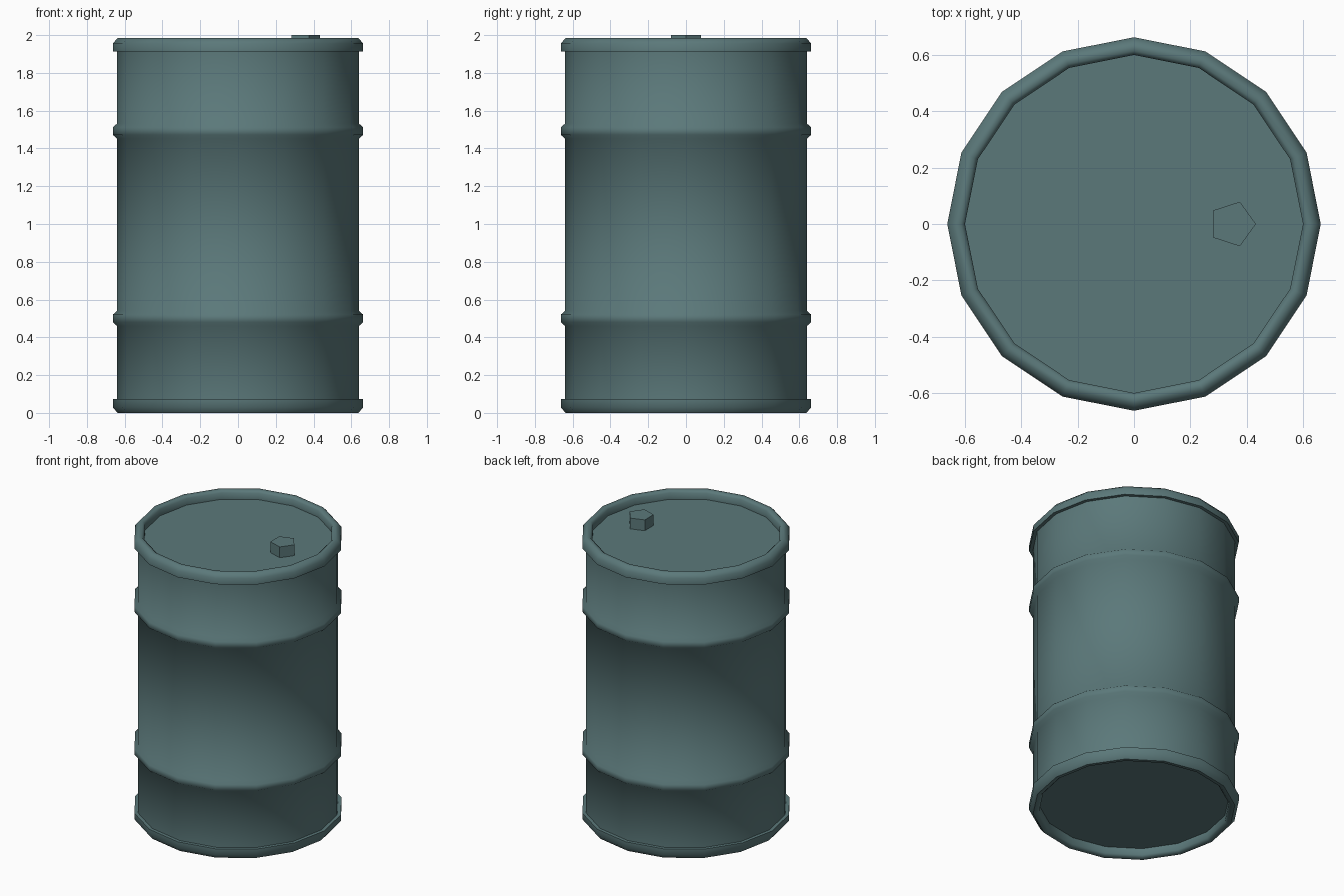
import bpy, bmesh, math

if "Cube" in bpy.data.objects:
    bpy.data.objects.remove(bpy.data.objects["Cube"])

SIDES = 16
paint = bpy.data.materials.new("teal_grey_paint")
paint.diffuse_color = (0.105, 0.19, 0.195, 1)
paint.use_nodes = True
paint.node_tree.nodes["Principled BSDF"].inputs["Base Color"].default_value = paint.diffuse_color


def lathe(name, profile, sides, centre_x=0.0, smooth=True):
    """Revolve an (r, z) profile, listed bottom to top, around the z axis."""
    bm = bmesh.new()
    rings = []
    for r, z in profile:
        rings.append([bm.verts.new((centre_x + r * math.cos(2 * math.pi * i / sides),
                                    r * math.sin(2 * math.pi * i / sides), z))
                      for i in range(sides)])
    for a, b in zip(rings, rings[1:]):
        for i in range(sides):
            j = (i + 1) % sides
            bm.faces.new((a[i], a[j], b[j], b[i]))
    bm.faces.new(list(reversed(rings[0])))
    bm.faces.new(rings[-1])
    mesh = bpy.data.meshes.new(name)
    bm.to_mesh(mesh)
    bm.free()
    mesh.materials.append(paint)
    obj = bpy.data.objects.new(name, mesh)
    bpy.context.collection.objects.link(obj)
    if smooth:
        bpy.ops.object.select_all(action='DESELECT')
        obj.select_set(True)
        bpy.context.view_layer.objects.active = obj
        bpy.ops.object.shade_smooth_by_angle(angle=math.radians(50))
    return obj


def rib(z):
    """Rolling hoop bulging out of the drum wall."""
    return [(0.64, z - 0.04), (0.663, z - 0.02), (0.663, z + 0.02), (0.64, z + 0.04)]


# drum wall with recessed base, two hoops, rolled rims and recessed lid
lower = [(0.60, 0.06), (0.60, 0.018), (0.615, 0.004), (0.638, 0.004),
         (0.663, 0.03), (0.663, 0.073), (0.64, 0.073)]
upper = [(0.64, 1.912), (0.663, 1.912), (0.663, 1.955), (0.638, 1.984),
         (0.615, 1.984), (0.60, 1.97), (0.60, 1.925)]
lower = [(r, max(0, z - 0.004)) if z < 0.02 else (r, z) for r, z in lower]
lathe("drum", lower + rib(0.50) + rib(1.492) + upper, SIDES)

# five-sided filler cap on the lid
lathe("filler_cap", [(0.083, 1.915), (0.083, 2.0)], 5, 0.35, smooth=False)
